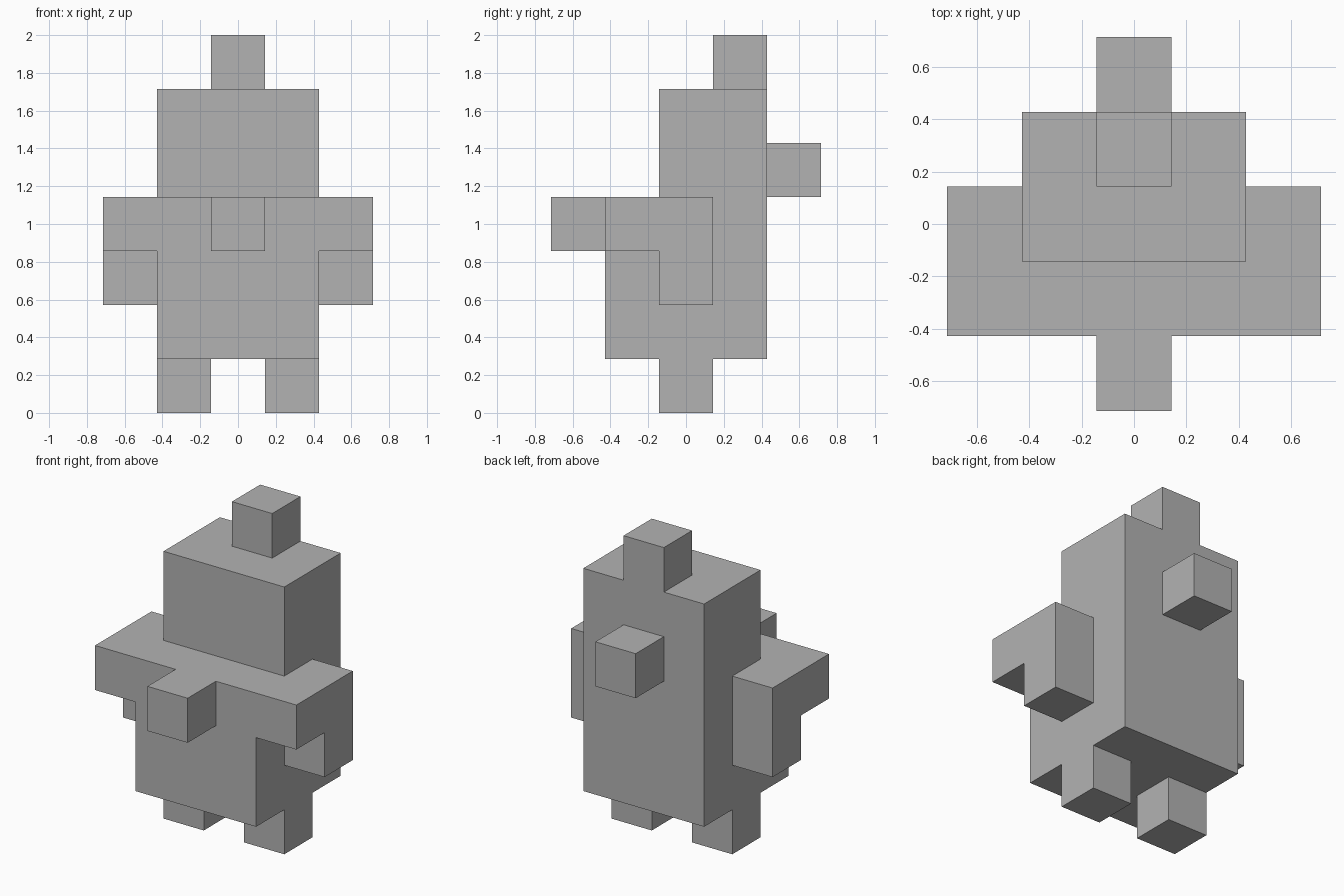
import bpy
import bmesh
from mathutils import Vector

default = bpy.data.objects.get("Cube")
if default:
    bpy.data.objects.remove(default, do_unlink=True)

U = 2 / 7  # one block, the whole figure is seven blocks tall

grey = bpy.data.materials.new("plain grey")
grey.use_nodes = True
COLOUR = (0.45, 0.45, 0.45, 1)
grey.diffuse_color = COLOUR
grey.node_tree.nodes["Principled BSDF"].inputs["Base Color"].default_value = COLOUR


def extrude_profile(name, x0, x1, profile):
    """Extrude a (y, z) side profile from x0 to x1, all in blocks."""
    bm = bmesh.new()
    face = bm.faces.new([bm.verts.new((x0 * U, y * U, z * U)) for y, z in profile])
    result = bmesh.ops.extrude_face_region(bm, geom=[face])
    moved = [v for v in result["geom"] if isinstance(v, bmesh.types.BMVert)]
    bmesh.ops.translate(bm, verts=moved, vec=Vector(((x1 - x0) * U, 0, 0)))
    bmesh.ops.recalc_face_normals(bm, faces=bm.faces)
    mesh = bpy.data.meshes.new(name)
    bm.to_mesh(mesh)
    bm.free()
    mesh.materials.append(grey)
    obj = bpy.data.objects.new(name, mesh)
    bpy.context.collection.objects.link(obj)
    return obj


def block(name, x, y, z):
    """One unit block centred on x and y, standing at height z."""
    a, b = y - 0.5, y + 0.5
    return extrude_profile(name, x - 0.5, x + 0.5,
                           [(a, z), (b, z), (b, z + 1), (a, z + 1)])


# Torso and head share one stepped side profile
extrude_profile("body", -1.5, 1.5,
                [(-1.5, 1), (1.5, 1), (1.5, 6), (-0.5, 6), (-0.5, 4), (-1.5, 4)])

# Single blocks on the centre line
block("front_knob", 0, -2, 3)
block("back_knob", 0, 2, 4)
block("top_knob", 0, 1, 6)

# Arms and legs on both sides
ARM = [(-0.5, 2), (0.5, 2), (0.5, 4), (-1.5, 4), (-1.5, 3), (-0.5, 3)]
for side, s in (("left", 1), ("right", -1)):
    extrude_profile(side + "_arm", s * 1.5, s * 2.5, ARM)
    block(side + "_leg", s, 0, 0)
